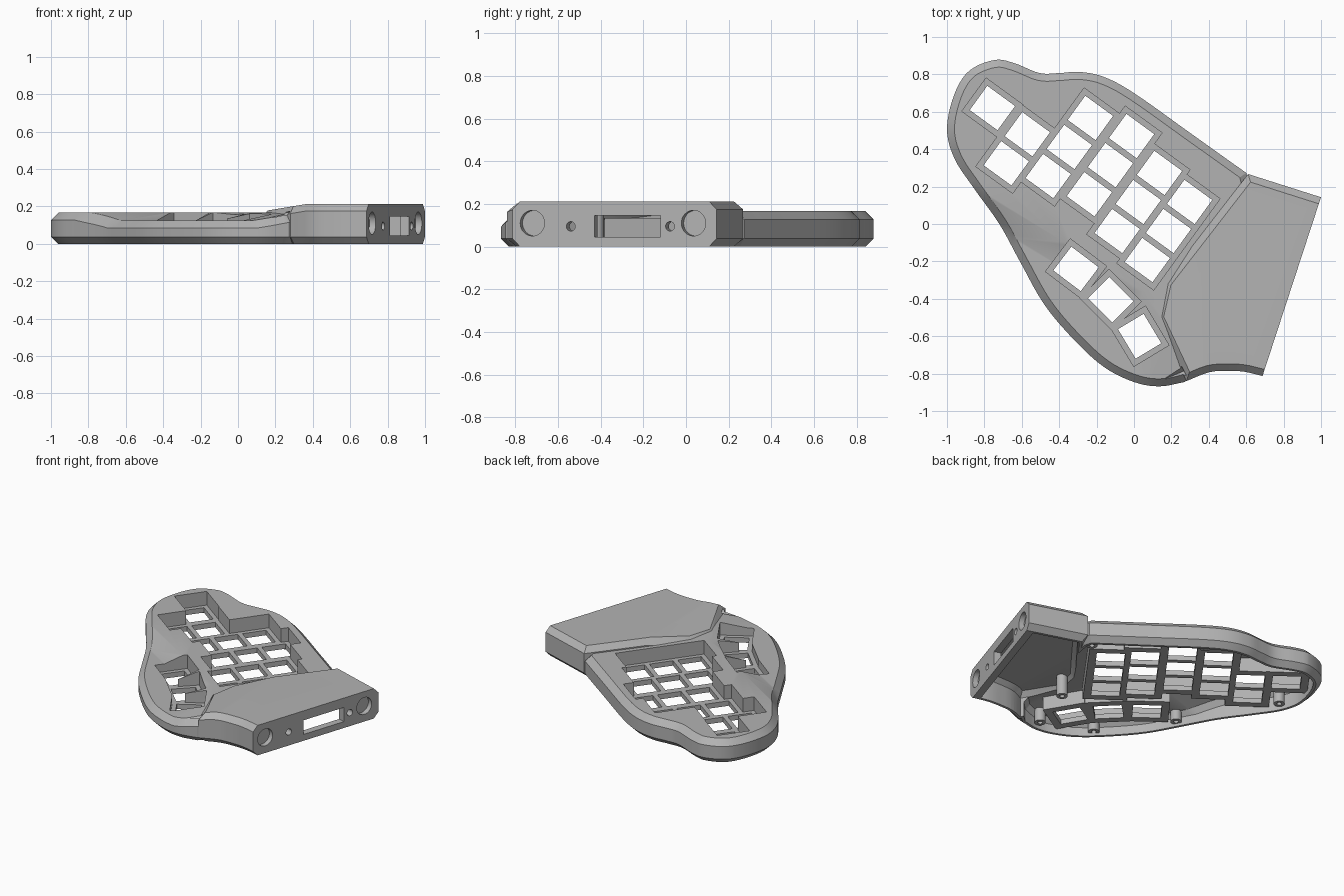
import bpy, bmesh
from math import radians, cos, sin
from mathutils import Vector, Matrix

if "Cube" in bpy.data.objects:
    bpy.data.objects.remove(bpy.data.objects["Cube"])

# One plain grey plastic
grey = bpy.data.materials.new("grey plastic")
grey.use_nodes = True
colour = (0.45, 0.45, 0.45, 1)
grey.diffuse_color = colour
grey.node_tree.nodes["Principled BSDF"].inputs["Base Color"].default_value = colour


def clamp(t):
    return max(0.0, min(1.0, t))


def smooth(ctrl, steps=5):
    """Catmull-Rom curve through the control points."""
    p = [Vector(c) for c in ctrl]
    p = [p[0] * 2 - p[1]] + p + [p[-1] * 2 - p[-2]]
    out = []
    for a, b, c, d in zip(p, p[1:], p[2:], p[3:]):
        for i in range(steps):
            t = i / steps
            out.append(b + (c - a) * t / 2 + (a * 2 - b * 5 + c * 4 - d) * t * t / 2
                       + (b * 3 - a - c * 3 + d) * t ** 3 / 2)
    return out + [p[-2]]


def inset(loop, dist):
    """Mitred inward offset of a counter-clockwise loop."""
    out = []
    for i, p in enumerate(loop):
        u = (p - loop[i - 1]).normalized()
        v = (loop[(i + 1) % len(loop)] - p).normalized()
        m, n = Vector((-u.y, u.x)), Vector((-v.y, v.x))
        out.append(p + (m + n) * dist / (1 + m.dot(n)))
    return out


def finish(bm, name):
    bmesh.ops.recalc_face_normals(bm, faces=bm.faces)
    mesh = bpy.data.meshes.new(name)
    bm.to_mesh(mesh)
    bm.free()
    mesh.materials.append(grey)
    ob = bpy.data.objects.new(name, mesh)
    bpy.context.collection.objects.link(ob)
    return ob


def shell(name, loop, z0, low, high, top, creases, cut=None):
    """Chamfered prism whose top follows a creased height function."""
    bm = bmesh.new()
    rings = [(0, z0 + low), (0, 1 - high), (high, 1)]
    if low:
        rings.insert(0, (low, z0))
    rows = [[bm.verts.new((p.x, p.y, z)) for p in inset(loop, d)] for d, z in rings]
    n = len(loop)
    for a, b in zip(rows, rows[1:]):
        for i in range(n):
            j = (i + 1) % n
            bm.faces.new((a[i], a[j], b[j], b[i]))
    bm.faces.new(rows[0][::-1])
    bm.faces.new(rows[-1])
    for normal, d in creases:
        nv = Vector((*normal, 0))
        bmesh.ops.bisect_plane(bm, geom=bm.verts[:] + bm.edges[:] + bm.faces[:],
                               plane_co=nv * d / nv.length_squared, plane_no=nv)
    if cut:
        bmesh.ops.bisect_plane(bm, geom=bm.verts[:] + bm.edges[:] + bm.faces[:],
                               plane_co=cut, plane_no=end_normal, clear_outer=True)
        bmesh.ops.holes_fill(bm, edges=[e for e in bm.edges if e.is_boundary], sides=0)
    for v in bm.verts:
        if v.co.z > 0.5:
            v.co.z += top(v.co.x, v.co.y) - 1
    bmesh.ops.triangulate(bm, faces=bm.faces)
    return finish(bm, name)


def box(bm, x, y, z0, z1, sx, sy, angle):
    mat = (Matrix.Translation((x, y, (z0 + z1) / 2)) @ Matrix.Rotation(angle, 4, "Z")
           @ Matrix.Diagonal((sx, sy, z1 - z0, 1)))
    bmesh.ops.create_cube(bm, size=1, matrix=mat)


def rod(bm, centre, axis, radius, depth):
    rot = Vector(axis).to_track_quat("Z", "Y").to_matrix().to_4x4()
    bmesh.ops.create_cone(bm, cap_ends=True, segments=32, radius1=radius, radius2=radius,
                          depth=depth, matrix=Matrix.Translation(centre) @ rot)


def combine(target, tool, operation):
    mod = target.modifiers.new("cut", "BOOLEAN")
    mod.operation, mod.object, mod.solver = operation, tool, "EXACT"
    mod.use_self = True
    bpy.context.view_layer.objects.active = target
    bpy.ops.object.modifier_apply(modifier=mod.name)
    bpy.data.objects.remove(tool)


# Outlines of the key body and of the raised end block
body_loop = smooth([(0.6, 0.273), (0.3, 0.487), (0, 0.70), (-0.16, 0.786), (-0.29, 0.813),
                    (-0.4, 0.807), (-0.505, 0.807), (-0.64, 0.86), (-0.745, 0.877),
                    (-0.88, 0.82), (-0.96, 0.695), (-1, 0.51), (-0.96, 0.35),
                    (-0.853, 0.187), (-0.72, 0), (-0.61, -0.2), (-0.48, -0.43),
                    (-0.32, -0.62), (-0.16, -0.765), (0, -0.845), (0.136, -0.868),
                    (0.27, -0.845)])
body_loop += [Vector(p) for p in ((0.33, -0.79), (0.45, -0.7), (0.62, 0.2))]
end_front, end_back = Vector((0.687, -0.813)), Vector((1, 0.144))
along = (end_back - end_front).normalized()
out2 = Vector((along.y, -along.x))
end_normal = Vector((*out2, 0))
block_loop = smooth([(0.28, -0.84), (0.4, -0.793), (0.5, -0.785), (0.59, -0.79),
                     end_front], 4)
block_loop += [end_front + out2 * 0.12, end_back + out2 * 0.12]
block_loop += [Vector(p) for p in ((0.61, 0.267), (0.163, -0.31), (0.12, -0.5))]

# Height of the top surfaces: a dip round the thumb keys, a ramp on the block
DIP_A, DIP_B = (-0.53, -0.85), (0.85, 0.53)


def body_top(x, y):
    a = (DIP_A[0] * x + DIP_A[1] * y - 0.28) / 0.12
    b = (-0.15 - DIP_B[0] * x - DIP_B[1] * y) / 0.22
    return 0.167 - 0.042 * clamp(min(a, b))


def block_top(x, y):
    return 0.212 - 0.04 * clamp((0.36 - x) / 0.24)


dips = [(DIP_A, 0.28), (DIP_A, 0.40), (DIP_B, -0.37), (DIP_B, -0.15)]
ramp = [((1, 0), 0.36)]
wall = 0.055
case = shell("keyboard_case", body_loop, 0, 0.037, 0.04, body_top, dips)
block = shell("end_block", block_loop, 0, 0.037, 0.037, block_top, ramp,
              Vector((*end_front, 0)))
combine(case, block, "UNION")

# Hollow open from below
cavity = shell("cavity", inset(body_loop, wall), -0.05, 0, 0.03,
               lambda x, y: body_top(x, y) - 0.035, dips)
cavity_end = shell("cavity_end", inset(block_loop, wall), -0.06, 0, 0.03,
                   lambda x, y: block_top(x, y) - 0.035, ramp,
                   Vector((*end_front, 0)) - end_normal * 0.05)
combine(cavity, cavity_end, "UNION")

# Key columns (top key x, y, count) and the fanned thumb keys (x, y, angle)
columns = [(-0.757, 0.62, 1), (-0.57, 0.48, 2), (-0.233, 0.567, 3),
           (-0.013, 0.47, 3), (0.136, 0.273, 3), (0.297, 0.118, 3)]
thumbs = [(-0.31, -0.24, -37), (-0.125, -0.405, -45), (0.03, -0.6, -59)]
KEY_X, KEY_Y, PITCH, MARGIN = 0.184, 0.16, 0.192, 0.03
tilt = radians(-36)
down = Vector((sin(tilt), -cos(tilt))) * PITCH

pans, wells, holes = bmesh.new(), bmesh.new(), bmesh.new()


def well(x, y, length, angle):
    sx, sy = KEY_X + 2 * MARGIN, length + 2 * MARGIN
    box(pans, x, y, 0.035, 0.4, sx + 0.04, sy + 0.04, angle)
    box(wells, x, y, 0.07, 0.4, sx, sy, angle)


for x, y, count in columns:
    mid = Vector((x, y)) + down * (count - 1) / 2
    well(mid.x, mid.y, KEY_Y + PITCH * (count - 1), tilt)
    for k in range(count):
        p = Vector((x, y)) + down * k
        box(holes, p.x, p.y, -0.1, 0.3, KEY_X, KEY_Y, tilt)
for x, y, deg in thumbs:
    well(x, y, KEY_Y, radians(deg))
    box(holes, x, y, -0.1, 0.3, KEY_X, KEY_Y, radians(deg))

# Screw posts left standing inside the hollow
posts = bmesh.new()
for x, y in [(-0.88, 0.4), (-0.52, -0.2), (-0.2, -0.64), (0.14, -0.77),
             (0.25, -0.42), (0.52, 0.2), (-0.06, 0.64)]:
    rod(posts, (x, y, 0.22), (0, 0, 1), 0.036, 0.4)
    rod(holes, (x, y, 0.03), (0, 0, 1), 0.016, 0.1)

# Openings in the end face: round pockets, screw holes and a slot
for y, z, radius, depth in [(-0.72, 0.11, 0.06, 0.07), (0.035, 0.11, 0.06, 0.07),
                            (-0.54, 0.095, 0.022, 0.2), (-0.075, 0.095, 0.022, 0.2)]:
    p = end_front + along * ((y - end_front.y) / along.y)
    rod(holes, (p.x, p.y, z), end_normal, radius, depth)
p = end_front + along * ((-0.275 - end_front.y) / along.y)
box(holes, p.x, p.y, 0.045, 0.145, 0.2, 0.325, -radians(18.1))

combine(cavity, finish(pans, "pans"), "DIFFERENCE")
combine(cavity, finish(posts, "posts"), "DIFFERENCE")
combine(case, cavity, "DIFFERENCE")
combine(case, finish(wells, "wells"), "DIFFERENCE")
combine(case, finish(holes, "holes"), "DIFFERENCE")

# Smooth the curved rim while keeping edges crisp
bpy.ops.object.select_all(action="DESELECT")
case.select_set(True)
bpy.context.view_layer.objects.active = case
bpy.ops.object.shade_smooth_by_angle(angle=radians(25))
